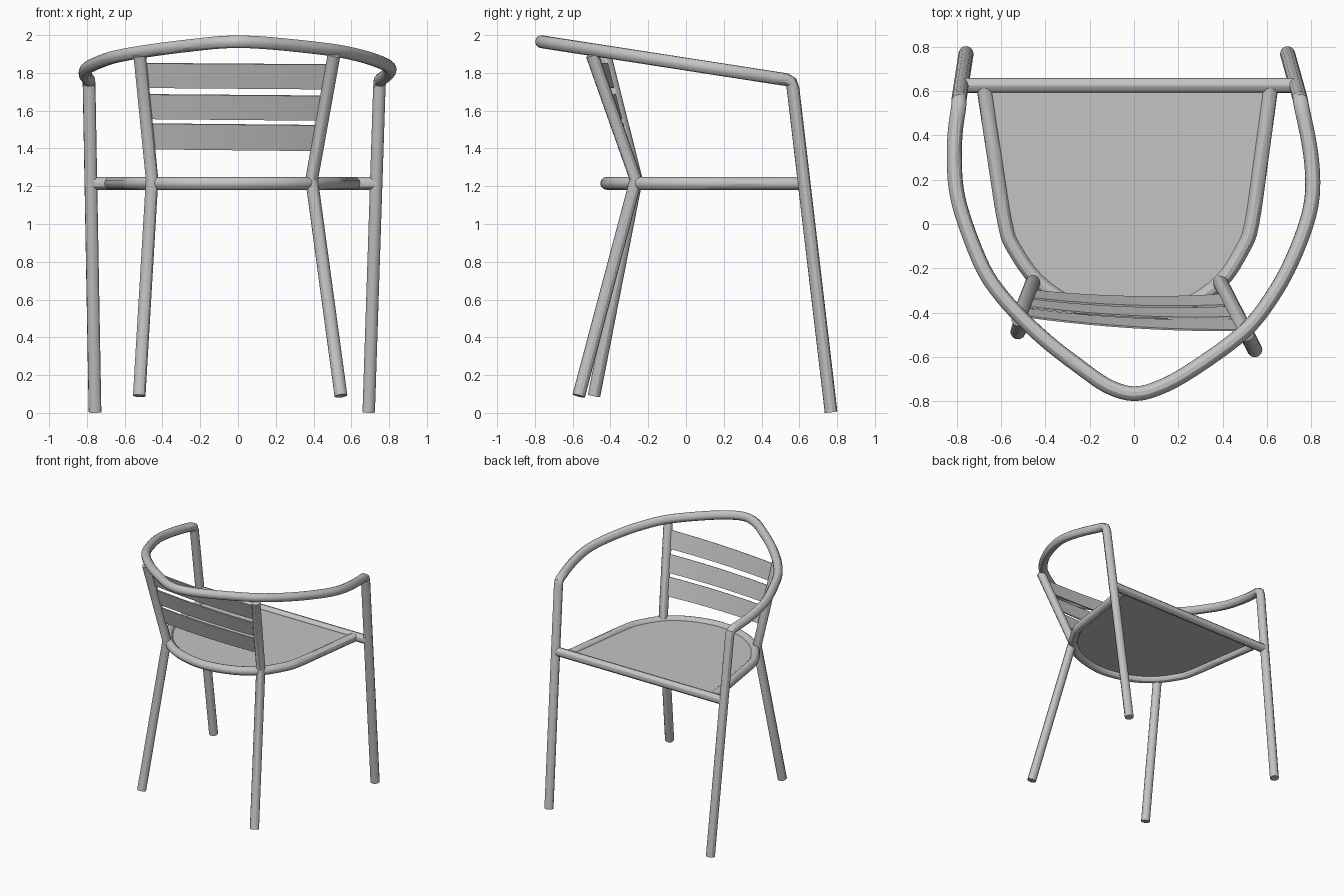
import bpy, bmesh
from mathutils import Vector

cube = bpy.data.objects.get("Cube")
if cube:
    bpy.data.objects.remove(cube, do_unlink=True)

RADIUS = 0.034
SEAT_Z = 1.215

metal = bpy.data.materials.new("brushed grey metal")
metal.use_nodes = True
GREY = (0.55, 0.55, 0.55, 1)
metal.diffuse_color = GREY
metal.node_tree.nodes["Principled BSDF"].inputs["Base Color"].default_value = GREY


def smooth_path(points, steps=4):
    """Catmull-Rom path through the points."""
    p = [Vector(q) for q in points]
    p = [2 * p[0] - p[1]] + p + [2 * p[-1] - p[-2]]
    path = []
    for a, b, c, d in zip(p, p[1:], p[2:], p[3:]):
        for i in range(steps):
            t = i / steps
            path.append(b + (c - a) * t / 2 + (a - 2.5 * b + 2 * c - d / 2) * t * t
                        + (1.5 * (b - c) + (d - a) / 2) * t ** 3)
    return path + [p[-2]]


def finish(name, data):
    """Link the part, turn it into a plain mesh."""
    data.materials.append(metal)
    obj = bpy.data.objects.new(name, data)
    bpy.context.collection.objects.link(obj)
    bpy.ops.object.select_all(action='DESELECT')
    obj.select_set(True)
    bpy.context.view_layer.objects.active = obj
    if obj.type == 'CURVE':
        bpy.ops.object.convert(target='MESH')
    bpy.ops.object.shade_smooth_by_angle()


def tube(name, path):
    curve = bpy.data.curves.new(name, 'CURVE')
    curve.dimensions = '3D'
    curve.bevel_depth = RADIUS
    curve.bevel_resolution = 4
    curve.use_fill_caps = True
    spline = curve.splines.new('POLY')
    spline.points.add(len(path) - 1)
    for point, co in zip(spline.points, path):
        point.co = (*co, 1)
    finish(name, curve)


def sheet(name, faces, offset):
    """Thin solid panel: faces extruded by the offset, with crisp rims."""
    bm = bmesh.new()
    for corners in faces:
        bm.faces.new([bm.verts.new(c) for c in corners])
    bmesh.ops.remove_doubles(bm, verts=bm.verts, dist=0.0005)
    front = bmesh.ops.extrude_face_region(bm, geom=bm.faces[:], use_keep_orig=True)
    moved = [g for g in front["geom"] if isinstance(g, bmesh.types.BMVert)]
    bmesh.ops.translate(bm, verts=moved, vec=offset)
    bmesh.ops.recalc_face_normals(bm, faces=bm.faces)
    mesh = bpy.data.meshes.new(name)
    bm.to_mesh(mesh)
    bm.free()
    finish(name, mesh)


# Armrest hoop running down into both front legs
hoop = [(-0.79, 0.53), (-0.805, 0.42), (-0.81, 0.3), (-0.8, 0.15), (-0.76, 0),
        (-0.68, -0.2), (-0.6, -0.32), (-0.5, -0.43), (-0.38, -0.54), (-0.25, -0.64),
        (-0.12, -0.73), (0, -0.765), (0.12, -0.735), (0.25, -0.665), (0.43, -0.54),
        (0.54, -0.44), (0.64, -0.3), (0.71, -0.17), (0.77, -0.02), (0.8, 0.1),
        (0.805, 0.22), (0.79, 0.36), (0.755, 0.53)]
arm = smooth_path([(x, y, 1.965 - (y + 0.765) * 0.155) for x, y in hoop])
left_leg = [(-0.757, 0.768, 0.004), (-0.788, 0.567, 1.715), (-0.789, 0.557, 1.75)]
right_leg = [(0.75, 0.557, 1.75), (0.748, 0.567, 1.715), (0.692, 0.768, 0.004)]
tube("armrest_and_front_legs", left_leg + arm + right_leg)

# Back legs, kinked at the seat and leaning back to the armrest
knee_a, top_a = Vector((-0.455, -0.262, 1.235)), Vector((-0.52, -0.428, 1.892))
knee_b, top_b = Vector((0.39, -0.265, 1.235)), Vector((0.508, -0.497, 1.895))
tube("back_leg_right", [(-0.523, -0.487, 0.09), knee_a, top_a])
tube("back_leg_left", [(0.545, -0.568, 0.09), knee_b, top_b])

# Seat frame, crossbar and seat panel
outline = [(-0.675, 0.61), (-0.628, 0.3), (-0.58, 0), (-0.54, -0.11), (-0.43, -0.26),
           (-0.26, -0.37), (-0.02, -0.42), (0.22, -0.37), (0.39, -0.26), (0.49, -0.11),
           (0.53, 0), (0.573, 0.3), (0.615, 0.61)]
rim = smooth_path([(x, y, SEAT_Z) for x, y in outline])
tube("seat_frame", rim)
tube("seat_crossbar", [(-0.765, 0.625, SEAT_Z), (0.73, 0.625, SEAT_Z)])
sheet("seat_panel", [rim], (0, 0, 0.01))

# Three bowed back slats between the uprights
SEGMENTS = 10


def slat_point(t, z):
    f = (z - knee_a.z) / (top_a.z - knee_a.z)
    p = knee_a.lerp(top_a, f).lerp(knee_b.lerp(top_b, f), t)
    p.y -= 0.02 * 4 * t * (1 - t)
    p.z -= 0.01 * t
    return p


for number, (low, high) in enumerate([(1.395, 1.53), (1.555, 1.685), (1.72, 1.85)], 1):
    faces = []
    for i in range(SEGMENTS):
        a, b = i / SEGMENTS, (i + 1) / SEGMENTS
        faces.append([slat_point(a, low), slat_point(b, low),
                      slat_point(b, high), slat_point(a, high)])
    sheet(f"back_slat_{number}", faces, (0, 0.008, 0.003))
